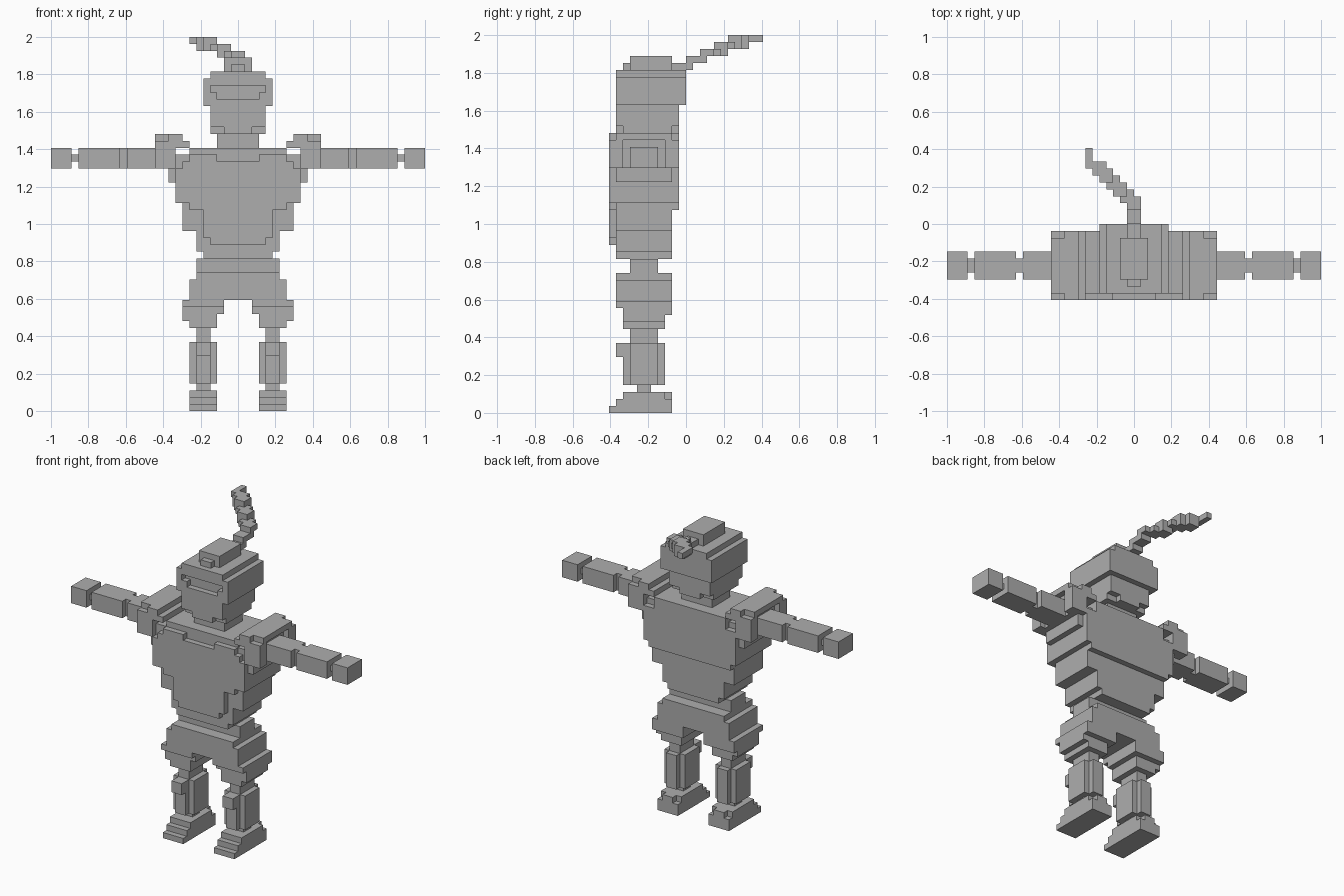
import bpy, bmesh
from mathutils import Vector

if "Cube" in bpy.data.objects:
    bpy.data.objects.remove(bpy.data.objects["Cube"])

U = 1 / 27  # size of one block
grey = bpy.data.materials.new("grey")
grey.diffuse_color = (0.42, 0.42, 0.42, 1)
grey.use_nodes = True
grey.node_tree.nodes["Principled BSDF"].inputs["Base Color"].default_value = grey.diffuse_color


def cells(boxes):
    """All unit blocks in boxes given as (x0, x1, y0, y1, z0, z1)."""
    return {(x, y, z) for x0, x1, y0, y1, z0, z1 in boxes
            for x in range(x0, x1) for y in range(y0, y1) for z in range(z0, z1)}


def part(name, boxes, cuts=()):
    """Outer skin of a stack of blocks, with flat regions merged."""
    solid = cells(boxes) - cells(cuts)
    bm = bmesh.new()
    for c in solid:
        for a in range(3):
            for s in (0, 1):
                n = list(c)
                n[a] += 2 * s - 1
                if tuple(n) in solid:
                    continue
                b, d = (a + 1) % 3, (a + 2) % 3
                quad = []
                for i, j in ((0, 0), (1, 0), (1, 1), (0, 1)):
                    p = Vector(c)
                    p[a] += s
                    p[b] += i
                    p[d] += j
                    quad.append(bm.verts.new(p * U))
                bm.faces.new(quad if s else quad[::-1])
    bmesh.ops.remove_doubles(bm, verts=bm.verts, dist=U * 0.01)
    bmesh.ops.dissolve_limit(bm, angle_limit=0.01, verts=bm.verts, edges=bm.edges)
    me = bpy.data.meshes.new(name)
    bm.to_mesh(me)
    bm.free()
    me.materials.append(grey)
    ob = bpy.data.objects.new(name, me)
    bpy.context.collection.objects.link(ob)


def pair(name, boxes, cuts=()):
    """Left part as given, right part mirrored across x."""
    flip = lambda bs: [(-b[1], -b[0], *b[2:]) for b in bs]
    part("left_" + name, boxes, cuts)
    part("right_" + name, flip(boxes), flip(cuts))


def wide(*layers):
    """Centred boxes from (half width, y0, y1, z0, z1)."""
    return [(-w, w, *r) for w, *r in layers]


# Feet with stepped toes and notched heels
pair("foot", [(3, 7, -11, -2, 0, 1), (3, 7, -10, -2, 1, 2), (3, 7, -9, -2, 2, 3)],
     [(3, 4, -3, -2, 2, 3), (6, 7, -3, -2, 2, 3)])
pair("ankle", [(4, 6, -7, -5, 3, 4)])
# Shin with guard and knee pad
pair("shin", [(3, 7, -8, -4, 4, 10), (4, 6, -9, -3, 4, 10), (4, 6, -10, -9, 8, 10)])
pair("thigh", [(4, 6, -8, -4, 10, 12)])

# Shorts, hips and waist
part("shorts", wide((7, -10, -2, 16, 19), (6, -10, -2, 19, 20), (6, -8, -4, 20, 22)))
pair("shorts_leg", [(3, 7, -9, -3, 12, 13), (3, 8, -9, -3, 13, 14),
                    (2, 8, -9, -2, 14, 15), (2, 8, -10, -2, 15, 16)])

# Tapered torso
part("torso", wide((5, -10, -2, 22, 23), (6, -10, -2, 23, 26), (8, -10, -2, 26, 30),
                   (9, -10, -2, 30, 33), (10, -10, -2, 33, 35), (9, -10, -2, 35, 37),
                   (7, -10, -2, 37, 38),
                   # chest plate
                   (4, -11, -10, 24, 25), (5, -11, -10, 25, 29), (7, -11, -10, 29, 30),
                   (9, -11, -10, 30, 35), (8, -11, -10, 35, 36), (7, -11, -10, 36, 37),
                   # back plate
                   (8, -2, -1, 29, 30), (9, -2, -1, 30, 36), (7, -2, -1, 36, 38)),
     [(-3, 3, -11, -10, 36, 37)])

# Shoulder pads with an arch for the arm
pair("shoulder_pad", [(9, 12, -11, -1, 35, 38), (7, 12, -11, -1, 38, 39), (8, 12, -11, -1, 39, 40)],
     [(11, 12, -9, -3, 35, 39), (10, 12, -11, -10, 39, 40), (10, 12, -2, -1, 39, 40)])

# Arms
pair("upper_arm", [(11, 16, -8, -4, 35, 38)])
pair("elbow", [(16, 17, -7, -5, 35, 38)])
pair("forearm", [(17, 23, -8, -4, 35, 38)])
pair("wrist", [(23, 24, -7, -5, 36, 37)])
pair("hand", [(24, 27, -8, -4, 35, 38)])

# Neck and head with visor slit
part("neck", wide((3, -8, -3, 38, 40)))
part("head", wide((4, -10, -1, 40, 44), (5, -10, 0, 44, 48), (4, -10, 0, 48, 49)),
     wide((4, -10, -9, 46, 47), (3, -10, -9, 45, 46))
     + [(s, s + 2, y, y + 1, 40, 41) for s in (-4, 2) for y in (-10, -2)])

# Hair cap and swinging ponytail
part("hair_cap", wide((2, -8, -2, 49, 51), (1, -9, -1, 49, 50)))
part("ponytail", [(-1, 1, -1, 1, 49, 50), (-1, 1, 0, 3, 50, 51), (-1, 1, 2, 4, 51, 52),
                  (-2, 0, 3, 5, 51, 52), (-3, -1, 4, 6, 51, 53), (-4, -2, 5, 7, 52, 53),
                  (-5, -3, 6, 8, 52, 54), (-6, -4, 7, 9, 52, 54), (-7, -6, 8, 11, 53, 54)])
